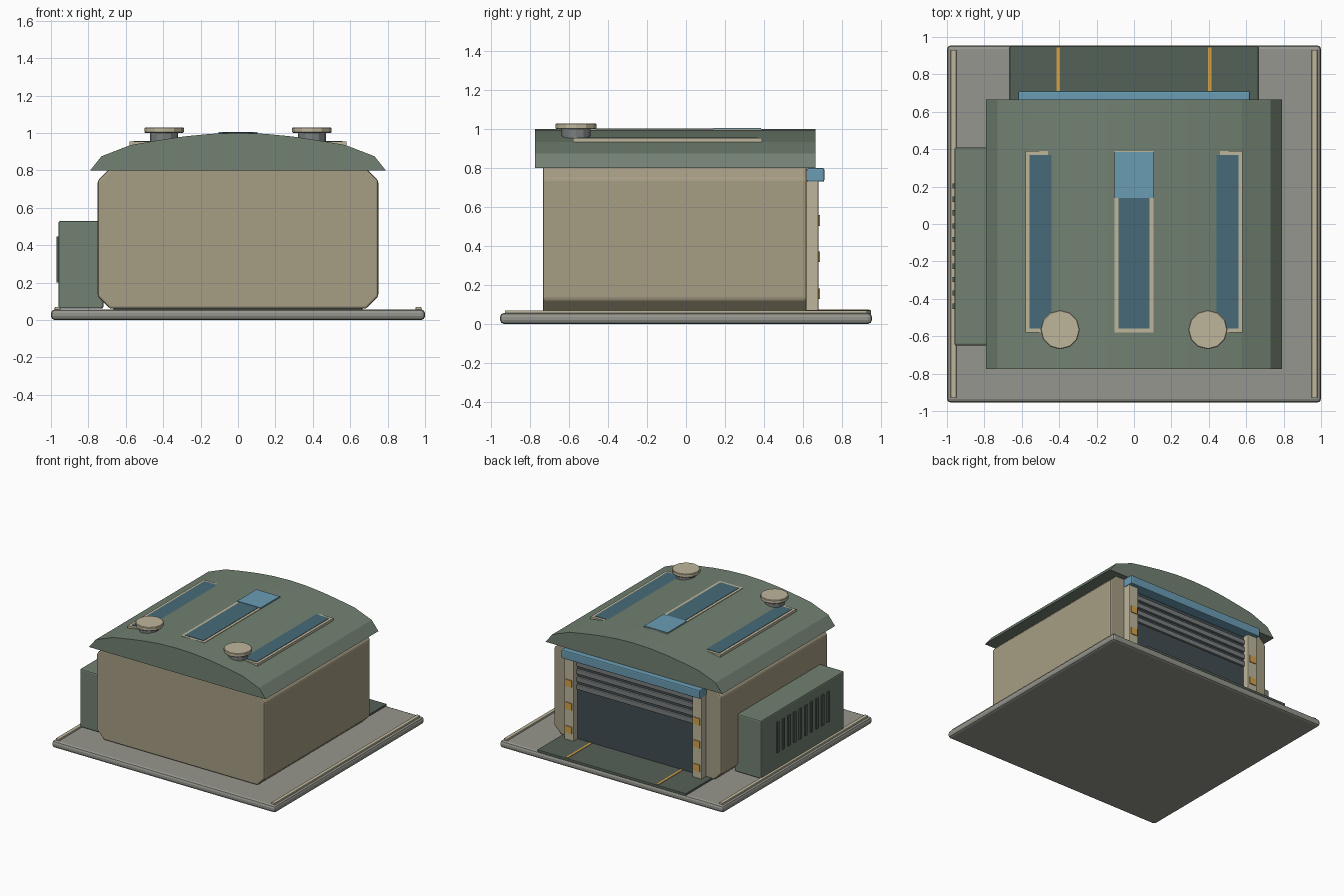
import bpy, bmesh
from math import radians

if "Cube" in bpy.data.objects:
    bpy.data.objects.remove(bpy.data.objects["Cube"])


def material(name, r, g, b):
    m = bpy.data.materials.new(name)
    m.diffuse_color = [((c / 255 + 0.055) / 1.055) ** 2.4 for c in (r, g, b)] + [1]
    m.use_nodes = True
    m.node_tree.nodes["Principled BSDF"].inputs["Base Color"].default_value = m.diffuse_color
    return m


CONCRETE = material("concrete", 150, 150, 142)
TAN = material("tan_wall", 166, 157, 132)
TRIM = material("pale_trim", 190, 182, 156)
GREEN = material("green_metal", 114, 129, 114)
DARK_GREEN = material("dark_green", 84, 97, 88)
GLASS = material("dark_glass", 70, 106, 120)
BLUE = material("blue_paint", 106, 156, 180)
YELLOW = material("yellow_mark", 214, 162, 72)
DARK = material("dark_door", 66, 77, 81)
STEEL = material("steel", 122, 126, 126)


def finish(name, bm, mat, bevel=0, segments=2):
    bmesh.ops.recalc_face_normals(bm, faces=bm.faces)
    me = bpy.data.meshes.new(name)
    bm.to_mesh(me)
    bm.free()
    ob = bpy.data.objects.new(name, me)
    bpy.context.collection.objects.link(ob)
    me.materials.append(mat)
    if bevel:
        mod = ob.modifiers.new("edge_bevel", "BEVEL")
        mod.width, mod.segments = bevel, segments
        mod.limit_method, mod.angle_limit = "ANGLE", radians(30)
    return ob


def box(name, x, y, z, mat, bevel=0):
    """Box from (min, max) ranges on each axis."""
    bm = bmesh.new()
    bmesh.ops.create_cube(bm, size=1)
    for v in bm.verts:
        v.co = [r[0] if c < 0 else r[1] for r, c in zip((x, y, z), v.co)]
    return finish(name, bm, mat, bevel)


def extrude_y(name, profile, y0, y1, mat, bevel=0):
    """Extrude an xz outline from y0 to y1."""
    bm = bmesh.new()
    face = bm.faces.new([bm.verts.new((x, y0, z)) for x, z in profile])
    new = bmesh.ops.extrude_face_region(bm, geom=[face])["geom"]
    for v in new:
        if isinstance(v, bmesh.types.BMVert):
            v.co.y = y1
    return finish(name, bm, mat, bevel)


def cylinder(name, x, y, z0, z1, r, mat, bevel=0):
    bm = bmesh.new()
    bmesh.ops.create_cone(bm, cap_ends=True, segments=12, radius1=r, radius2=r, depth=z1 - z0)
    bmesh.ops.translate(bm, verts=bm.verts, vec=(x, y, (z0 + z1) / 2))
    return finish(name, bm, mat, bevel, 1)


def span(s, a, b):
    return tuple(sorted((s * a, s * b)))


def skylight(name, cx, hw, z):
    """Frame of four bars around a glass pane; its top sits at z."""
    y0, y1, t = -0.58, 0.39, 0.022
    zr = (z - 0.02, z)
    for s, side in ((-1, "left"), (1, "right")):
        xa, xb = sorted((cx + s * hw, cx + s * (hw - t)))
        box(f"{name}_frame_{side}", (xa, xb), (y0, y1), zr, TRIM)
    for ya, end in ((y0, "front"), (y1 - t, "back")):
        box(f"{name}_frame_{end}", (cx - hw, cx + hw), (ya, ya + t), zr, TRIM)
    box(f"{name}_glass", (cx - hw + t, cx + hw - t), (y0 + t, y1 - t), (z - 0.02, z + 0.003), GLASS)


# ground slab with side rails
box("base_slab", (-1, 1), (-0.955, 0.955), (0, 0.056), CONCRETE, 0.02)
for s, side in ((-1, "left"), (1, "right")):
    box(f"base_rail_{side}", span(s, 0.95, 0.98), (-0.93, 0.93), (0.05, 0.07), TRIM, 0.003)

# main body with chamfered section
c = 0.065
body = [(-0.75, 0.06 + c), (-0.75 + c, 0.06), (0.75 - c, 0.06), (0.75, 0.06 + c),
        (0.75, 0.81 - c), (0.75 - c, 0.81), (-0.75 + c, 0.81), (-0.75, 0.81 - c)]
extrude_y("main_body", body, -0.735, 0.62, TAN, 0.012)

# curved roof
half = [(0.79, 0.80), (0.73, 0.875), (0.575, 0.935), (0.43, 0.96), (0.29, 0.981), (0.145, 0.995)]
roof = half + [(0, 1.0)] + [(-x, z) for x, z in reversed(half)]
extrude_y("roof", roof, -0.775, 0.665, GREEN)

# skylights and hatch
skylight("skylight_centre", 0, 0.105, 1.0)
for s, side in ((-1, "left"), (1, "right")):
    skylight(f"skylight_{side}", s * 0.475, 0.105, 0.955)
box("roof_hatch", (-0.105, 0.105), (0.14, 0.385), (0.985, 1.006), BLUE)

# roof vents
for s, side in ((-1, "left"), (1, "right")):
    cylinder(f"vent_stem_{side}", s * 0.395, -0.565, 0.93, 1.003, 0.075, STEEL)
    cylinder(f"vent_cap_{side}", s * 0.395, -0.565, 1.0, 1.03, 0.105, TRIM, 0.004)

# side equipment box with louvres
box("side_unit", (-0.96, -0.72), (-0.65, 0.41), (0.06, 0.53), GREEN, 0.01)
for i in range(10):
    y = -0.44 + i * 0.0715
    box(f"louvre_{i}", (-0.97, -0.955), (y - 0.014, y + 0.014), (0.2, 0.445), DARK_GREEN)

# back doorway: dark opening, half raised shutter, posts and lintel
box("door_opening", (-0.54, 0.54), (0.60, 0.626), (0.06, 0.78), DARK)
for i in range(4):
    z = 0.475 + i * 0.062
    box(f"shutter_slat_{i}", (-0.535, 0.535), (0.615, 0.642), (z, z + 0.04), STEEL, 0.006)
for s, side in ((-1, "left"), (1, "right")):
    box(f"door_post_{side}", span(s, 0.53, 0.615), (0.61, 0.68), (0.06, 0.79), TRIM, 0.005)
    for i, z in enumerate((0.155, 0.345, 0.53)):
        box(f"post_marker_{side}_{i}", span(s, 0.545, 0.60), (0.67, 0.687), (z - 0.028, z + 0.028), YELLOW)
box("door_lintel", (-0.62, 0.62), (0.62, 0.71), (0.73, 0.80), BLUE, 0.008)

# entry ramp with guide stripes
box("entry_pad", (-0.665, 0.665), (0.60, 0.95), (0.05, 0.071), DARK_GREEN, 0.004)
for s, side in ((-1, "left"), (1, "right")):
    box(f"pad_stripe_{side}", span(s, 0.396, 0.414), (0.63, 0.943), (0.06, 0.075), YELLOW)
